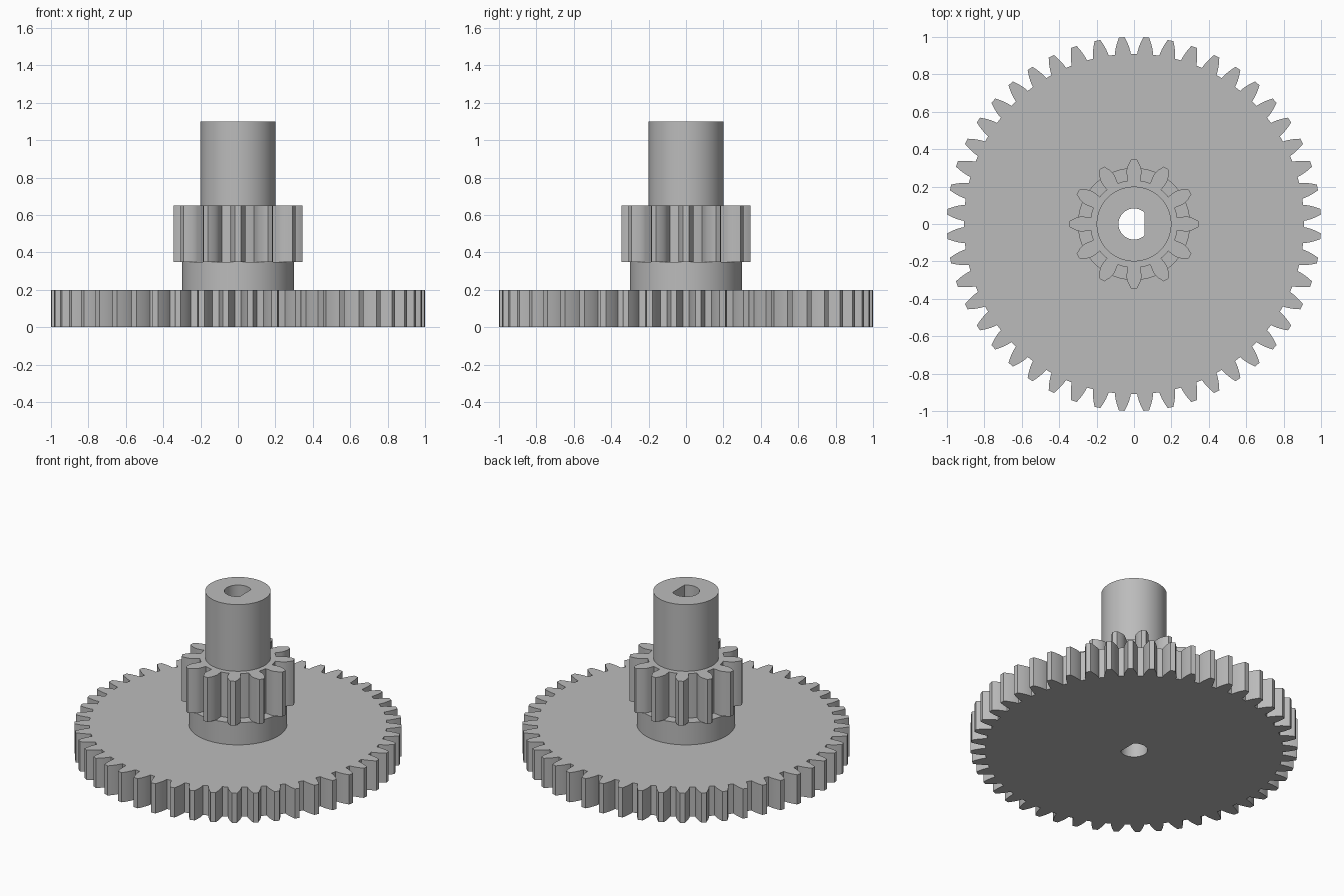
import bpy, bmesh, math

cube = bpy.data.objects.get("Cube")
if cube:
    bpy.data.objects.remove(cube, do_unlink=True)

grey = bpy.data.materials.new("mid grey")
grey.use_nodes = True
colour = (0.5, 0.5, 0.5, 1)
grey.diffuse_color = colour
grey.node_tree.nodes["Principled BSDF"].inputs["Base Color"].default_value = colour


def polar(r, a):
    return (r * math.cos(a), r * math.sin(a))


def circle(r, n=96):
    return [polar(r, 2 * math.pi * i / n) for i in range(n)]


def involute(a):
    return math.tan(a) - a


def gear(teeth, tip, root, phase, steps=5):
    """Outline of a spur gear with 20 degree involute flanks."""
    pressure = math.radians(20)
    pitch = tip * teeth / (teeth + 2)
    base = pitch * math.cos(pressure)
    start = max(base, root)
    points = []
    for t in range(teeth):
        centre = phase + 2 * math.pi * t / teeth
        flank = []
        for i in range(steps + 1):
            r = start + (tip - start) * i / steps
            half = math.pi / (2 * teeth) + involute(pressure) - involute(math.acos(min(1, base / r)))
            flank.append((r, half))
        if root < base:
            flank.insert(0, (root, flank[0][1]))
        points += [polar(r, centre - h) for r, h in flank]
        points.append(polar(tip, centre))
        points += [polar(r, centre + h) for r, h in reversed(flank)]
        # middle of the gap keeps the root round
        points.append(polar(root, centre + math.pi / teeth))
    return points


def prism(name, outline, z0, z1):
    bm = bmesh.new()
    face = bm.faces.new([bm.verts.new((x, y, z0)) for x, y in outline])
    top = bmesh.ops.extrude_face_region(bm, geom=[face])["geom"]
    bmesh.ops.translate(bm, vec=(0, 0, z1 - z0),
                        verts=[v for v in top if isinstance(v, bmesh.types.BMVert)])
    bmesh.ops.recalc_face_normals(bm, faces=bm.faces)
    mesh = bpy.data.meshes.new(name)
    bm.to_mesh(mesh)
    bm.free()
    mesh.materials.append(grey)
    obj = bpy.data.objects.new(name, mesh)
    bpy.context.collection.objects.link(obj)
    return obj


# D-shaped bore cutter
flat = math.acos(0.055 / 0.083)
bore = prism("bore_cutter",
             [polar(0.083, flat + (2 * math.pi - 2 * flat) * i / 48) for i in range(49)],
             -0.1, 1.2)
bore.hide_render = True

# Stacked parts, bottom to top
parts = [
    prism("large_gear", gear(48, 1.0, 0.91, math.pi / 48), 0, 0.2),
    prism("collar", circle(0.3), 0.2, 0.35),
    prism("pinion", gear(12, 0.345, 0.234, 0), 0.35, 0.65),
    prism("shaft", circle(0.2), 0.65, 1.1),
]

# Bore every part, then smooth the round walls
for part in parts:
    bpy.ops.object.select_all(action="DESELECT")
    part.select_set(True)
    bpy.context.view_layer.objects.active = part
    cut = part.modifiers.new("bore", "BOOLEAN")
    cut.operation = "DIFFERENCE"
    cut.solver = "EXACT"
    cut.object = bore
    bpy.ops.object.modifier_apply(modifier=cut.name)
    bpy.ops.object.shade_smooth_by_angle(angle=math.radians(25))

bpy.data.objects.remove(bore, do_unlink=True)
